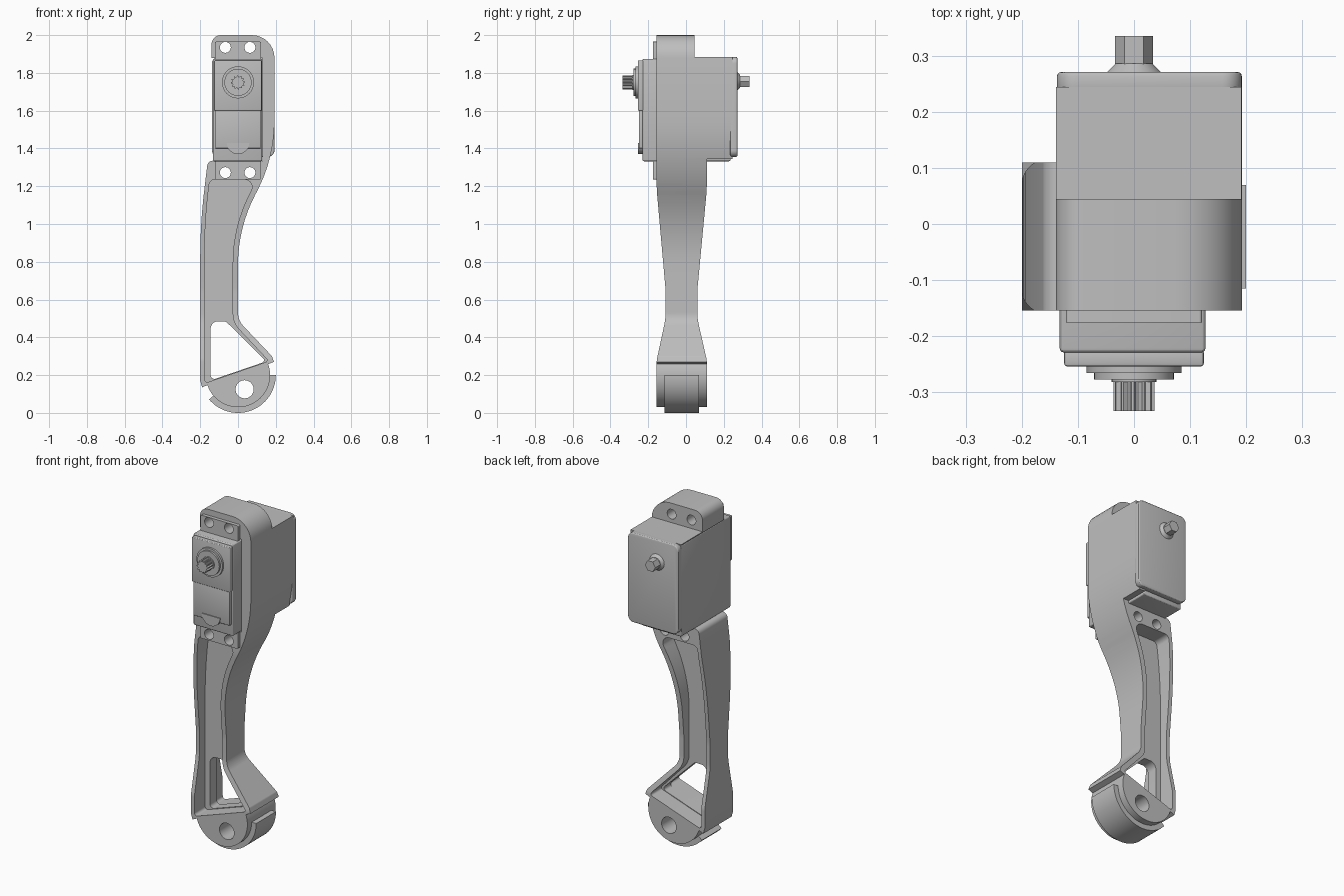
import bpy, bmesh
from math import cos, sin, pi, radians, tan
from mathutils import Vector

if "Cube" in bpy.data.objects:
    bpy.data.objects.remove(bpy.data.objects["Cube"])

grey = bpy.data.materials.new("light grey plastic")
grey.use_nodes = True
tone = (0.52, 0.52, 0.52, 1)
grey.diffuse_color = tone
grey.node_tree.nodes["Principled BSDF"].inputs["Base Color"].default_value = tone


def fillet(corners, steps=8):
    """Round each (a, b, radius) corner of a closed polygon."""
    out = []
    for i, (a, b, r) in enumerate(corners):
        p = Vector((a, b))
        u = (Vector(corners[i - 1][:2]) - p).normalized()
        v = (Vector(corners[(i + 1) % len(corners)][:2]) - p).normalized()
        if r == 0:
            out.append(p)
            continue
        half = u.angle(v) / 2
        centre = p + (u + v).normalized() * r / sin(half)
        start = p + u * r / tan(half) - centre
        end = p + v * r / tan(half) - centre
        sweep = start.angle(end)
        for k in range(steps + 1):
            t = k / steps
            out.append(centre + (start * sin((1 - t) * sweep) + end * sin(t * sweep)) / sin(sweep))
    return out


def arc(cx, cz, r, start, end, steps):
    angles = [radians(start + (end - start) * k / steps) for k in range(steps + 1)]
    return [Vector((cx + r * cos(a), cz + r * sin(a))) for a in angles]


def circle(cx, cz, r, sides=32):
    return arc(cx, cz, r, 0, 360, sides)[:-1]


def rect(x0, x1, z0, z1, r=0):
    return fillet([(x0, z0, r), (x1, z0, r), (x1, z1, r), (x0, z1, r)])


def prism(name, points, d0, d1, along_x=False, end_points=None):
    """Extrude a front outline along y, or a side outline along x."""
    bm = bmesh.new()
    rings = []
    for d, ring in ((d0, points), (d1, end_points or points)):
        rings.append([bm.verts.new((d, p.x, p.y) if along_x else (p.x, d, p.y)) for p in ring])
    n = len(points)
    bm.faces.new(rings[0])
    bm.faces.new(rings[1])
    for i in range(n):
        j = (i + 1) % n
        bm.faces.new((rings[0][i], rings[0][j], rings[1][j], rings[1][i]))
    bmesh.ops.recalc_face_normals(bm, faces=bm.faces)
    mesh = bpy.data.meshes.new(name)
    bm.to_mesh(mesh)
    bm.free()
    mesh.materials.append(grey)
    obj = bpy.data.objects.new(name, mesh)
    bpy.context.collection.objects.link(obj)
    return obj


def bake(obj):
    """Replace the mesh by its modified result."""
    graph = bpy.context.evaluated_depsgraph_get()
    mesh = bpy.data.meshes.new_from_object(obj.evaluated_get(graph))
    obj.modifiers.clear()
    obj.data = mesh


def combine(obj, tool, operation="DIFFERENCE"):
    mod = obj.modifiers.new("cut", "BOOLEAN")
    mod.operation, mod.object, mod.solver = operation, tool, "EXACT"
    bake(obj)


def bevel(obj, width):
    mod = obj.modifiers.new("edge", "BEVEL")
    mod.width, mod.segments, mod.angle_limit = width, 3, radians(40)
    bake(obj)
    return obj


parts, cutters = [], []

# Leg bracket: front outline with the open servo slot and the round foot
outline = fillet([
    (-0.19, 0.135, 0), (-0.2, 0.17, 0), (-0.2, 1, 3), (-0.16, 1.335, 0.03),
    (-0.13, 1.335, 0), (-0.13, 1.33, 0), (0.13, 1.33, 0), (0.13, 1.88, 0),
    (-0.14, 1.88, 0), (-0.14, 2, 0.05), (0.193, 2, 0.12), (0.193, 1.35, 0.8),
    (0, 0.98, 0.8), (0, 0.49, 0.1), (0.18, 0.3, 0.02), (0.19, 0.27, 0)])
outline += arc(0, 0.2, 0.17, 20, -162, 36)
bracket = prism("leg_bracket", outline, -0.5, 0.5)

# Side silhouette: lug, deep servo wall, waisted shin
side = fillet([
    (-0.155, -0.1, 0), (-0.155, 0.28, 0.1), (-0.108, 0.5, 0.3), (-0.108, 0.65, 0.4),
    (-0.155, 1.18, 0.6), (-0.155, 2.1, 0), (0.045, 2.1, 0), (0.045, 1.885, 0),
    (0.245, 1.885, 0), (0.245, 1.345, 0), (0.11, 1.345, 0), (0.11, 1.18, 0.6),
    (0.06, 0.65, 0.4), (0.06, 0.5, 0.3), (0.11, 0.28, 0.1), (0.11, -0.1, 0)])
silhouette = prism("silhouette", side, -0.5, 0.5, along_x=True)
combine(bracket, silhouette, "INTERSECT")

# Pockets on both faces, leaving a thin web, then the window and pivot hole
pocket = fillet([
    (-0.177, 0.157, 0.015), (-0.177, 1, 3), (-0.15, 1.235, 0.03), (0.1, 1.235, 0.04),
    (-0.028, 0.986, 0.8), (-0.028, 0.478, 0.12), (0.163, 0.274, 0.012)])
window = fillet([
    (-0.145, 0.172, 0.02), (-0.145, 0.485, 0.04), (-0.065, 0.485, 0.03), (0.15, 0.273, 0.015)])
for name, shape, y0, y1 in (
        ("front_pocket", pocket, -0.4, -0.055), ("back_pocket", pocket, 0.01, 0.4),
        ("window", window, -0.6, 0.6), ("pivot", circle(0.035, 0.125, 0.048), -0.6, 0.6)):
    cutter = prism(name, shape, y0, y1)
    combine(bracket, cutter)
    cutters.append(cutter)

# Servo mounting tabs, with screw holes through tab and bracket
tabs = [prism("upper_tab", rect(-0.122, 0.122, 1.87, 1.965, 0.006), -0.176, -0.154),
        prism("lower_tab", rect(-0.122, 0.122, 1.236, 1.34, 0.006), -0.176, -0.154)]
for tab, z in zip(tabs, (1.935, 1.272)):
    for x in (-0.067, 0.063):
        screw = prism("screw_hole", circle(x, z, 0.029, 24), -0.6, 0.6)
        combine(bracket, screw)
        combine(tab, screw)
        cutters.append(screw)
parts += [bracket] + tabs

# Foot tread wrapped around the lower arc
tread = arc(0, 0.2, 0.2, 0, -140, 32) + arc(0, 0.2, 0.163, -140, 0, 32)
parts.append(prism("foot_tread", tread, -0.115, 0.07))

# Servo case, stepped front cap and rear cover
parts.append(bevel(prism("servo_body", rect(-0.133, 0.128, 1.332, 1.874), -0.23, 0.236), 0.008))
parts.append(bevel(prism("upper_cap", rect(-0.125, 0.125, 1.6, 1.866), -0.255, -0.225), 0.006))
parts.append(bevel(prism("lower_cap", rect(-0.12, 0.12, 1.4, 1.605), -0.25, -0.225), 0.004))
parts.append(prism("cap_tongue", arc(0, 1.43, 0.06, 180, 360, 16), -0.255, -0.225))
cover = prism("rear_cover", rect(-0.138, 0.193, 1.355, 1.885, 0.035), 0.234, 0.272)
parts.append(bevel(cover, 0.008))

# Output boss and splined shaft
axis = 1.75
parts.append(prism("boss_ring", circle(0, axis, 0.085), -0.267, -0.24))
parts.append(prism("boss_step", circle(0, axis, 0.072), -0.278, -0.26))
parts.append(prism("shaft_collar", circle(0, axis, 0.04), -0.283, -0.27))
teeth = []
for k in range(48):
    r = 0.037 if k % 4 < 2 else 0.029
    teeth.append(Vector((r * cos(k * pi / 24), axis + r * sin(k * pi / 24))))
parts.append(prism("splined_shaft", teeth, -0.335, -0.27))

# Rear idler pivot with flared base and hexagonal end
parts.append(prism("pivot_flare", circle(0, axis + 0.005, 0.052), 0.268, 0.287,
                   end_points=circle(0, axis + 0.005, 0.033)))
parts.append(prism("pivot_pin", circle(0, axis + 0.005, 0.034, 6), 0.28, 0.336))

# Remove cutting helpers and finish shading
for obj in cutters + [silhouette]:
    bpy.data.objects.remove(obj)
bpy.ops.object.select_all(action="DESELECT")
for obj in parts:
    obj.select_set(True)
bpy.context.view_layer.objects.active = bracket
bpy.ops.object.shade_smooth_by_angle(angle=radians(22))
